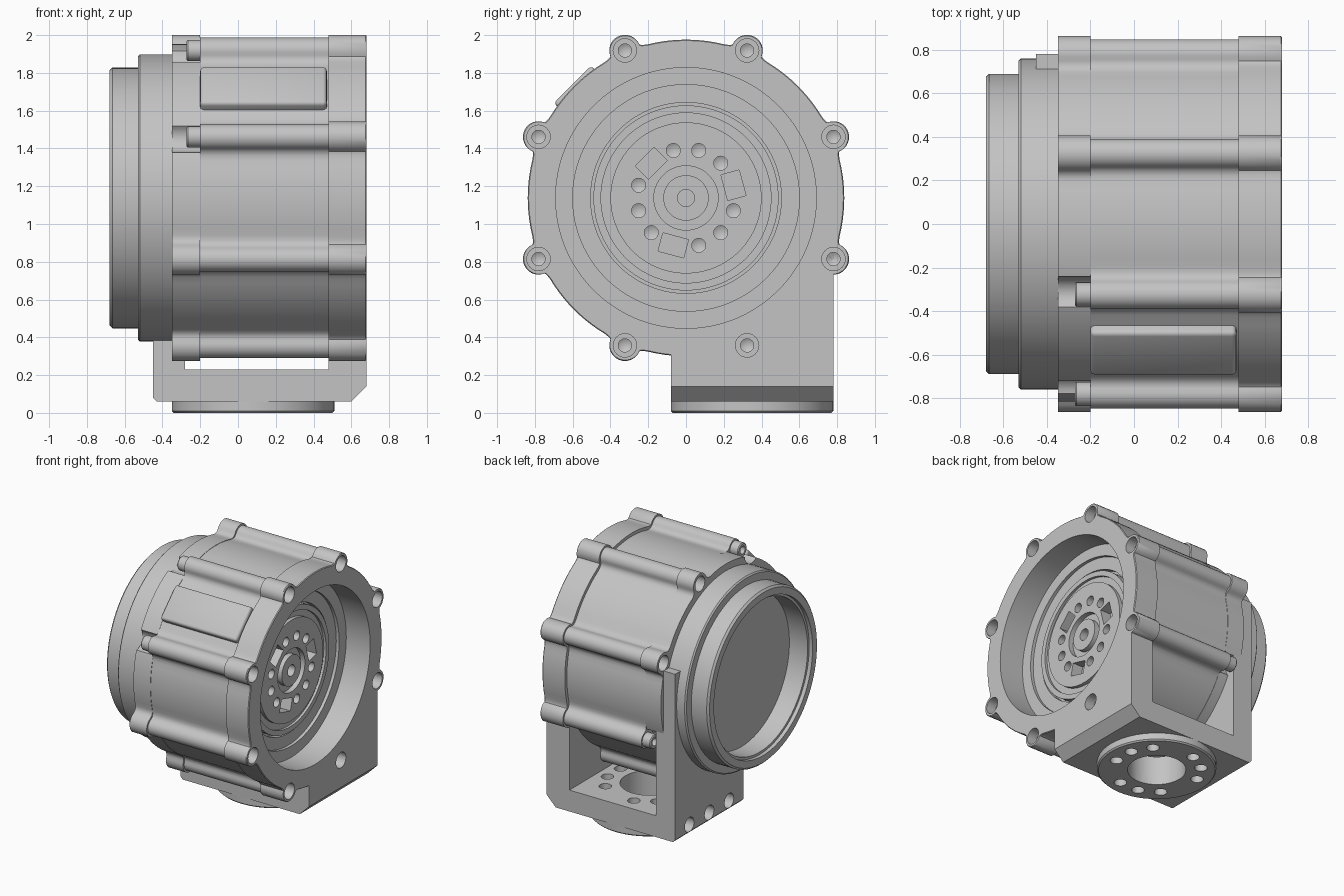
import bpy, bmesh
from math import sin, cos, pi, radians
from mathutils import Matrix, Vector

cube = bpy.data.objects.get("Cube")
if cube:
    bpy.data.objects.remove(cube, do_unlink=True)

grey = bpy.data.materials.new("satin grey")
grey.use_nodes = True
colour = (0.55, 0.55, 0.55, 1)
grey.diffuse_color = colour
grey.node_tree.nodes["Principled BSDF"].inputs["Base Color"].default_value = colour

AXIS_Z = 1.138          # height of the main axis, which runs along x
CENTRE = (0, 0, AXIS_Z)
LUG_R = 0.845           # bolt circle of the housing
FOOT = (0.08, 0.35, 0)
LUGS = [22.5 + 45 * k for k in range(8)]
SCREWED = (2, 3, 6, 7)  # lugs that end in an exposed screw


def finish(name, bm):
    bmesh.ops.recalc_face_normals(bm, faces=bm.faces)
    mesh = bpy.data.meshes.new(name)
    bm.to_mesh(mesh)
    bm.free()
    mesh.materials.append(grey)
    ob = bpy.data.objects.new(name, mesh)
    bpy.context.scene.collection.objects.link(ob)
    return ob


def activate(ob):
    bpy.ops.object.select_all(action='DESELECT')
    ob.select_set(True)
    bpy.context.view_layer.objects.active = ob


def smooth(ob):
    activate(ob)
    bpy.ops.object.shade_smooth_by_angle(angle=radians(32))


def lathe(bm, profile, centre, axis='X', seg=24):
    """Spin a closed (along, radius) profile about an axis."""
    rings = []
    for t, r in profile:
        ring = []
        for i in range(1 if r == 0 else seg):
            a = 2 * pi * i / seg
            p = (t, r * cos(a), r * sin(a)) if axis == 'X' else (r * cos(a), r * sin(a), t)
            ring.append(bm.verts.new(Vector(centre) + Vector(p)))
        rings.append(ring)
    for p, q in zip(rings, rings[1:] + rings[:1]):
        for i in range(seg):
            j = (i + 1) % seg
            loop = [p[i % len(p)], p[j % len(p)], q[j % len(q)], q[i % len(q)]]
            loop = list(dict.fromkeys(loop))
            if len(loop) > 2:
                bm.faces.new(loop)


def drill(bm, start, end, r, centre, axis='X', seg=24):
    lathe(bm, [(start, 0), (start, r), (end, r), (end, 0)], centre, axis, seg)


def cut(ob, bm):
    cutter = finish("cutter", bm)
    cutter.hide_render = True
    mod = ob.modifiers.new("holes", 'BOOLEAN')
    mod.operation, mod.solver, mod.object = 'DIFFERENCE', 'EXACT', cutter
    activate(ob)
    bpy.ops.object.modifier_apply(modifier=mod.name)
    bpy.data.objects.remove(cutter, do_unlink=True)


def around(angle, r):
    """Point on a circle about the main axis."""
    a = radians(angle)
    return Vector((0, r * cos(a), AXIS_Z + r * sin(a)))


def outline(base, rho, plain=()):
    """Circle with filleted round lugs, except the plain ones, as (y, z) offsets."""
    pts = []
    edge = 8.5
    flare = Vector((base * cos(radians(edge)), base * sin(radians(edge))))
    for k, a in enumerate(LUGS):
        if k in plain:
            local = [Vector((base * cos(radians(d)), base * sin(radians(d))))
                     for d in (-6, -3, 0, 3, 6)]
        else:
            local = [Vector((LUG_R + rho * cos(radians(t)), rho * sin(radians(t))))
                     for t in range(-90, 91, 15)]
            tip, bend = local[-1], Vector((base, rho * 1.05))
            side = [tip * (1 - u) ** 2 + bend * 2 * u * (1 - u) + flare * u * u
                    for u in (0.35, 0.7)]
            local = [Vector((p.x, -p.y)) for p in reversed(side)] + local + side
        pts += [Matrix.Rotation(radians(a), 2) @ p for p in local]
        for i in range(11):
            d = radians(a + edge + (45 - 2 * edge) * i / 10)
            pts.append(Vector((base * cos(d), base * sin(d))))
    return pts


def ring_prism(name, pts, inner, x0, x1, chamfer=0.0):
    """Tube with a lugged outside; the chamfer is on the +x rim."""
    bm = bmesh.new()
    hole = [p.normalized() * inner for p in pts]
    stack = [(x0, hole), (x0, pts), (x1 - chamfer, pts)]
    if chamfer:
        stack.append((x1, [p * (1 - chamfer) for p in pts]))
    stack.append((x1, hole))
    loops = [[bm.verts.new((x, p.x, AXIS_Z + p.y)) for p in ps] for x, ps in stack]
    for p, q in zip(loops, loops[1:] + loops[:1]):
        for i in range(len(pts)):
            j = (i + 1) % len(pts)
            bm.faces.new((p[i], p[j], q[j], q[i]))
    return finish(name, bm)


def lug_holes(bm):
    for a in LUGS:
        lathe(bm, [(0.51, 0), (0.53, 0.035), (0.6, 0.035), (0.6, 0.062), (0.72, 0.062), (0.72, 0)],
              around(a, LUG_R))


def foot_holes(bm):
    drill(bm, -0.1, 0.4, 0.21, FOOT, 'Z', 48)
    for group in (15, 135, 255):
        for step in (-30, 0, 30):
            a = radians(group + step)
            drill(bm, -0.1, 0.4, 0.046, Vector(FOOT) + Vector((cos(a), sin(a), 0)) * 0.32, 'Z')


# Housing: output flange, middle body and rear section
flange = ring_prism("output_flange", outline(0.838, 0.083), 0.69, 0.48, 0.68, 0.006)
bm = bmesh.new()
lug_holes(bm)
cut(flange, bm)
smooth(flange)
smooth(ring_prism("middle_body", outline(0.812, 0.068), 0.69, -0.2, 0.48))

# Rear lugs are counterbored; screws sit in scallops instead
rear = ring_prism("rear_section", outline(0.815, 0.083, SCREWED), 0.69, -0.35, -0.2)
bm = bmesh.new()
for k, a in enumerate(LUGS):
    if k in SCREWED:
        drill(bm, -0.4, -0.19, 0.083, around(a, LUG_R))
    else:
        drill(bm, -0.4, -0.27, 0.06, around(a, LUG_R))
cut(rear, bm)
smooth(rear)

# Exposed socket screws
for k in SCREWED:
    bm = bmesh.new()
    lathe(bm, [(-0.19, 0), (-0.19, 0.056), (-0.265, 0.056), (-0.272, 0.05),
               (-0.272, 0.03), (-0.235, 0.03), (-0.235, 0)], around(LUGS[k], LUG_R))
    smooth(finish("socket_screw", bm))

# Rear cover with a dished end
bm = bmesh.new()
lathe(bm, [(-0.49, 0), (-0.49, 0.6), (-0.65, 0.6), (-0.65, 0.62), (-0.68, 0.62),
           (-0.68, 0.675), (-0.665, 0.69), (-0.53, 0.69), (-0.53, 0.75),
           (-0.52, 0.76), (-0.3, 0.76), (-0.3, 0)], CENTRE, seg=96)
smooth(finish("rear_cover", bm))

# Output hub, stepped inside the bore
bm = bmesh.new()
lathe(bm, [(0.25, 0), (0.25, 0.7), (0.47, 0.7), (0.47, 0.6), (0.445, 0.6), (0.445, 0.505),
           (0.4, 0.505), (0.4, 0.49), (0.46, 0.49), (0.46, 0.45), (0.44, 0.45),
           (0.44, 0.4), (0.47, 0.4), (0.47, 0.17), (0.43, 0.17), (0.43, 0.12),
           (0.47, 0.12), (0.47, 0.045), (0.35, 0.045), (0.35, 0)], CENTRE, seg=96)
hub = finish("output_hub", bm)
bm = bmesh.new()
for group in (75, 195, 315):
    for step in (-30, 0, 30):
        lathe(bm, [(0.36, 0), (0.38, 0.037), (0.55, 0.037), (0.55, 0)], around(group + step, 0.26))
    slot = around(group + 60, 0.26)
    bmesh.ops.create_cube(bm, size=1, matrix=Matrix.Translation(slot + Vector((0.45, 0, 0)))
                          @ Matrix.Rotation(radians(group + 60), 4, 'X')
                          @ Matrix.Diagonal((0.14, 0.1, 0.14, 1)))
cut(hub, bm)
smooth(hub)

# Raised pad on the upper front, as long as the middle body
bm = bmesh.new()
bmesh.ops.create_cube(bm, size=1, matrix=Matrix.Translation(around(135, 0.8) + Vector((0.135, 0, 0)))
                      @ Matrix.Rotation(radians(135), 4, 'X')
                      @ Matrix.Diagonal((0.67, 0.1, 0.28, 1)))
bmesh.ops.bevel(bm, geom=bm.edges[:], offset=0.02, segments=3, profile=0.5, affect='EDGES')
smooth(finish("raised_pad", bm))

# U-shaped bracket under the housing
bm = bmesh.new()
section = [(-0.45, 1.4), (-0.45, 0.08), (-0.43, 0.06), (0.6, 0.06), (0.68, 0.14), (0.68, 1.13),
           (0.48, 1.13), (0.48, 0.23), (-0.28, 0.23), (-0.28, 1.4)]
face = bm.faces.new([bm.verts.new((x, -0.08, z)) for x, z in section])
side = bmesh.ops.extrude_face_region(bm, geom=[face])["geom"]
bmesh.ops.translate(bm, vec=(0, 0.86, 0), verts=[v for v in side if isinstance(v, bmesh.types.BMVert)])
bracket = finish("bracket", bm)
bm = bmesh.new()
drill(bm, 0.4, 0.8, 0.692, CENTRE, seg=96)
cut(bracket, bm)
bm = bmesh.new()
lug_holes(bm)
cut(bracket, bm)
bm = bmesh.new()
foot_holes(bm)
cut(bracket, bm)
bm = bmesh.new()
for y in (0.1, 0.35, 0.6):
    drill(bm, -0.6, -0.36, 0.058, (0, y, 0.135))
cut(bracket, bm)
smooth(bracket)

# Round mounting foot
bm = bmesh.new()
lathe(bm, [(0, 0), (0, 0.42), (0.01, 0.43), (0.065, 0.43), (0.065, 0)], FOOT, 'Z', 72)
foot = finish("mounting_foot", bm)
bm = bmesh.new()
foot_holes(bm)
cut(foot, bm)
smooth(foot)
